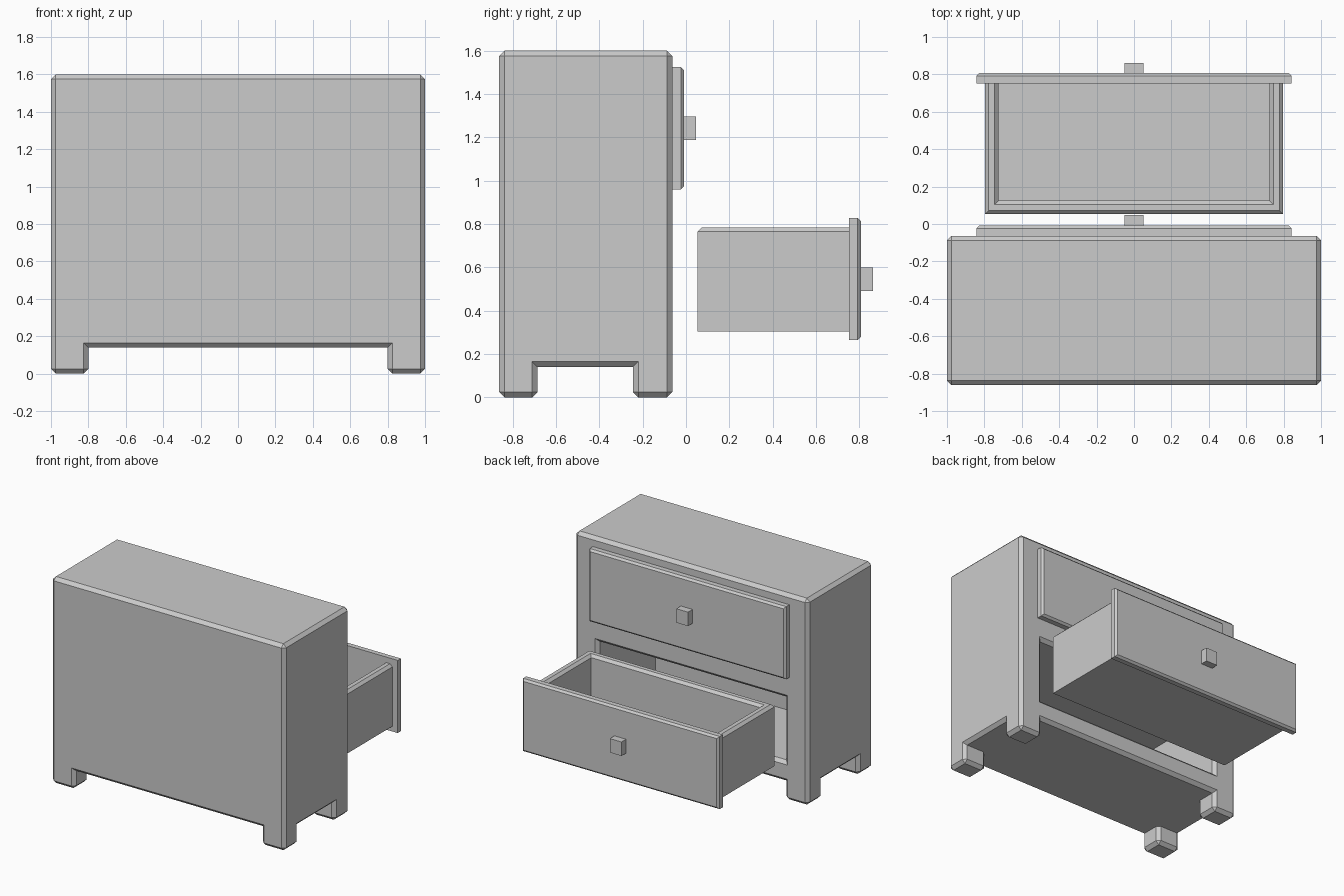
import bpy, bmesh
from mathutils import Vector

if "Cube" in bpy.data.objects:
    bpy.data.objects.remove(bpy.data.objects["Cube"])


def solid(name, xs, ys, zs, filled=lambda c: True, pick=None, width=0.0):
    """Skin the filled cells of a block grid, then chamfer the chosen convex edges."""
    axes = (xs, ys, zs)
    n = [len(a) - 1 for a in axes]

    def full(i):
        if any(i[k] < 0 or i[k] >= n[k] for k in range(3)):
            return False
        return filled(Vector([(axes[k][i[k]] + axes[k][i[k] + 1]) / 2 for k in range(3)]))

    bm = bmesh.new()
    verts = {}

    def vert(key):
        if key not in verts:
            verts[key] = bm.verts.new([axes[k][key[k]] for k in range(3)])
        return verts[key]

    for i in [(a, b, c) for a in range(n[0]) for b in range(n[1]) for c in range(n[2])]:
        if not full(i):
            continue
        for k in range(3):
            for side in (0, 1):
                nb = list(i)
                nb[k] += 1 if side else -1
                if full(nb):
                    continue
                u, v = (k + 1) % 3, (k + 2) % 3
                ring = []
                for du, dv in ((0, 0), (1, 0), (1, 1), (0, 1)):
                    p = list(i)
                    p[k] += side
                    p[u] += du
                    p[v] += dv
                    ring.append(vert(tuple(p)))
                bm.faces.new(ring if side else ring[::-1])
    bm.normal_update()
    bmesh.ops.dissolve_limit(bm, angle_limit=0.01, verts=bm.verts[:], edges=bm.edges[:])
    bm.normal_update()
    if pick:
        edges = [e for e in bm.edges if len(e.link_faces) == 2
                 and e.calc_face_angle_signed() > 0.5
                 and pick(e.verts[0].co, e.verts[1].co)]
        bmesh.ops.bevel(bm, geom=edges, offset=width, offset_type='OFFSET',
                        segments=1, affect='EDGES', profile=0.5)
    me = bpy.data.meshes.new(name)
    bm.to_mesh(me)
    bm.free()
    ob = bpy.data.objects.new(name, me)
    bpy.context.collection.objects.link(ob)
    return ob


# Cabinet: carcass with four corner feet and two drawer cavities
STEP = 0.695


def cabinet_cell(c):
    if c.z < 0.14:
        return abs(c.x) > 0.8 and (c.y < -0.685 or c.y > -0.245)
    hollow = 0.3 < c.z < 0.79 or 0.3 + STEP < c.z < 0.79 + STEP
    return not (hollow and abs(c.x) < 0.8 and c.y > -0.77)


solid("cabinet", [-1, -0.8, 0.8, 1], [-0.862, -0.77, -0.685, -0.245, -0.063],
      [0, 0.14, 0.3, 0.79, 0.3 + STEP, 0.79 + STEP, 1.6],
      cabinet_cell, lambda a, b: True, 0.025)


# Drawers: open tray, chamfered front panel and square knob
def drawer(label, y, z):
    def tray_cell(c):
        return c.z < 0.37 or abs(c.x) > 0.725 or c.y < 0.125

    def rim(a, b):
        return min(a.z, b.z) > 0.78 and min(a.y, b.y) < 0.74

    def face_edge(a, b):
        return min(a.y, b.y) > 0.79

    parts = [
        solid(label + "_drawer_tray", [-0.797, -0.725, 0.725, 0.797], [0.053, 0.125, 0.752],
              [0.305, 0.37, 0.785], tray_cell, rim, 0.02),
        solid(label + "_drawer_front", [-0.843, 0.843], [0.752, 0.806],
              [0.265, 0.828], pick=face_edge, width=0.015),
        solid(label + "_drawer_knob", [-0.05, 0.05], [0.8, 0.862], [0.492, 0.6]),
    ]
    for p in parts:
        p.location = (0, y, z)


drawer("lower", 0, 0)
drawer("upper", -0.815, STEP)
